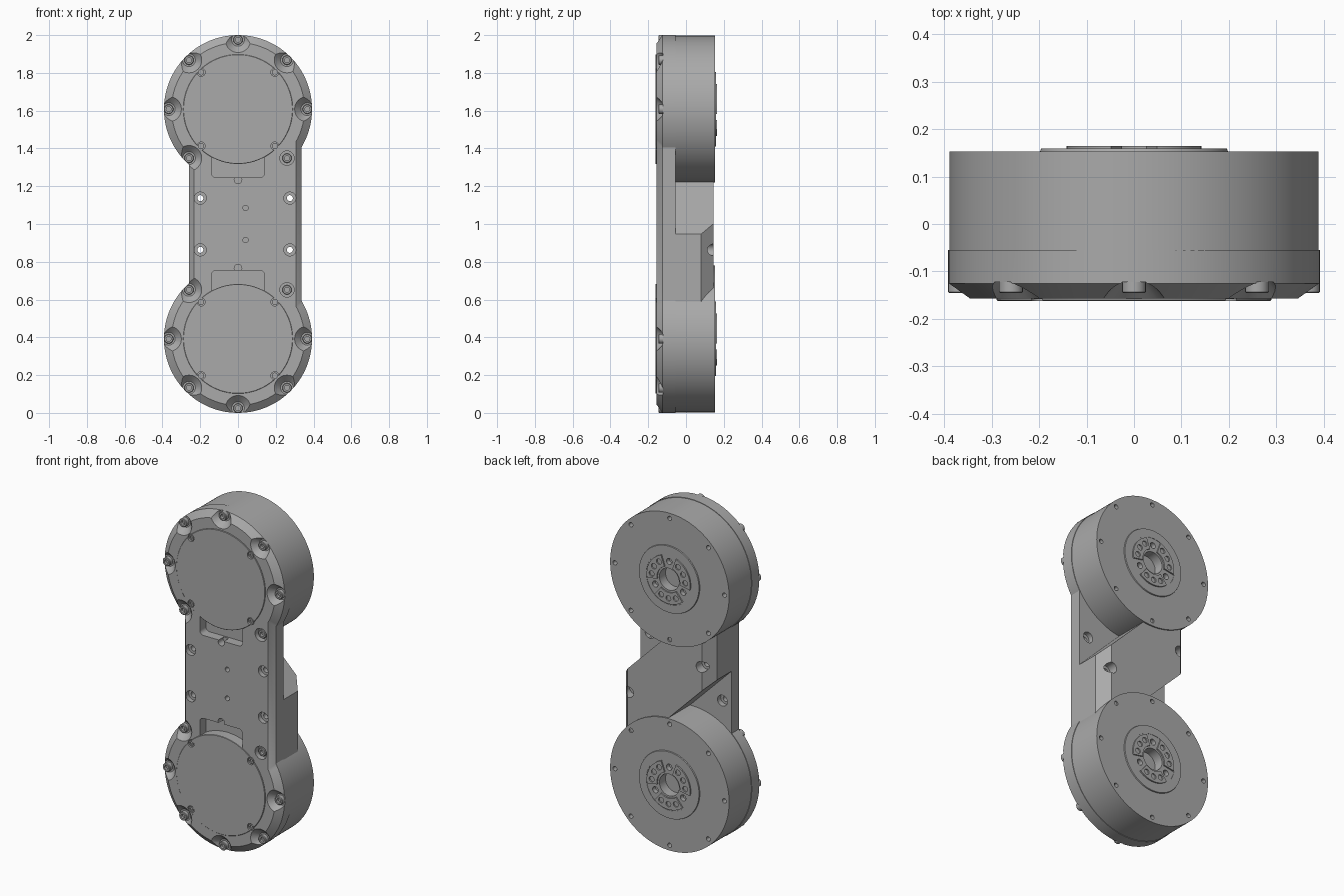
import bpy, bmesh
from math import sin, cos, pi, radians, asin, sqrt
from mathutils import Vector

if "Cube" in bpy.data.objects:
    bpy.data.objects.remove(bpy.data.objects["Cube"])

GREY = (0.4, 0.4, 0.4, 1)
metal = bpy.data.materials.new("grey metal")
metal.use_nodes = True
metal.diffuse_color = GREY
metal.node_tree.nodes["Principled BSDF"].inputs["Base Color"].default_value = GREY

R = 0.392                       # motor radius
TOP, LOW = 2 - R, R             # motor centre heights
XL, XR = -0.26, 0.335           # sides of the link
MID = (XL + XR) / 2


def circle(x, z, r, n=32):
    return [(x + r * cos(2 * pi * i / n), z + r * sin(2 * pi * i / n)) for i in range(n)]


def arc(x, z, r, a0, a1, n):
    return [(x + r * cos(a0 + (a1 - a0) * i / n), z + r * sin(a0 + (a1 - a0) * i / n))
            for i in range(n + 1)]


def rounded_rect(x0, x1, z0, z1, r):
    corners = [(x1 - r, z1 - r), (x0 + r, z1 - r), (x0 + r, z0 + r), (x1 - r, z0 + r)]
    return [p for i, c in enumerate(corners)
            for p in arc(*c, r, i * pi / 2, (i + 1) * pi / 2, 6)]


def finish(name, bm):
    bmesh.ops.recalc_face_normals(bm, faces=bm.faces)
    mesh = bpy.data.meshes.new(name)
    bm.to_mesh(mesh)
    bm.free()
    ob = bpy.data.objects.new(name, mesh)
    bpy.context.collection.objects.link(ob)
    mesh.materials.append(metal)
    return ob


def loft(name, sections):
    """Skin a list of (y, outline) sections and cap both ends."""
    bm = bmesh.new()
    rings = [[bm.verts.new((x, y, z)) for x, z in pts] for y, pts in sections]
    for a, b in zip(rings, rings[1:]):
        for i in range(len(a)):
            j = (i + 1) % len(a)
            bm.faces.new((a[i], a[j], b[j], b[i]))
    bm.faces.new(rings[0])
    bm.faces.new(rings[-1])
    return finish(name, bm)


def lathe(name, x, z, profile, n=32):
    return loft(name, [(y, circle(x, z, r, n)) for r, y in profile])


def hole(x, z, r, y0, y1, r1=None):
    return lathe("cutter", x, z, [(r, y0), (r1 or r, y1)], 24)


def cut(ob, cutters):
    bpy.context.view_layer.objects.active = ob
    for c in cutters:
        mod = ob.modifiers.new("cut", "BOOLEAN")
        mod.operation, mod.solver, mod.object = "DIFFERENCE", "EXACT", c
        bpy.ops.object.modifier_apply(modifier=mod.name)
        bpy.data.objects.remove(c)


def link_outline(inset, side_inset):
    """Two round ends joined by an off-centre bar."""
    r, right, left = R - inset, XR - side_inset, XL + side_inset
    a0, a1 = -sqrt(r * r - right * right), -sqrt(r * r - left * left)
    upper = arc(0, TOP, r, asin(a0 / r), pi - asin(a1 / r), 96)
    return upper + [(x, 2 - z) for x, z in reversed(upper)]


# Front plate with chamfered rim
full = link_outline(0, 0)
plate = loft("front_plate", [(-0.055, full), (-0.125, full), (-0.157, link_outline(0.04, 0.028))])

# Bolt positions shared by both ends
rim_bolts, corner_bolts = [], []
for k in range(-1, 6):
    a = k * pi / 4
    x, dz = 0.367 * cos(a), 0.367 * sin(a)
    for z in (TOP + dz, LOW - dz):
        (corner_bolts if k == -1 else rim_bolts).append((x, z))
link_holes = [(MID + s * 0.237, z) for s in (-1, 1) for z in (0.863, 1.137)]

cutters = [hole(x, z, 0.034, -0.122, -0.17, 0.08) for x, z in rim_bolts]
cutters += [hole(x, z, 0.038, -0.122, -0.2) for x, z in corner_bolts]
for x, z in link_holes:
    cutters += [hole(x, z, 0.016, -0.3, 0.3), hole(x, z, 0.032, -0.2, -0.13)]
    if (x - MID) * (z - 1) > 0:
        cutters.append(hole(x, z, 0.032, -0.085, 0.0))
cutters += [hole(0.04, z, 0.014, -0.2, -0.12) for z in (0.915, 1.085)]
for flip in (False, True):
    z0, z1 = (2 - 1.37, 2 - 1.245) if flip else (1.245, 1.37)
    window = rounded_rect(-0.14, 0.14, z0, z1, 0.025)
    cutters.append(loft("cutter", [(-0.2, window), (-0.1, window)]))
    cutters.append(hole(0, 0.766 if flip else 1.234, 0.02, -0.2, -0.11))
cut(plate, cutters)

# Bolts: ring head with a socket
for i, (x, z) in enumerate(rim_bolts + corner_bolts):
    lathe(f"bolt_{i}", x, z, [(0.025, -0.11), (0.025, -0.143), (0.022, -0.146),
                              (0.013, -0.146), (0.013, -0.13)], 24)

# Diagonal link block: chamfered bar sliced by two slanted planes
bm = bmesh.new()
half = [(XR, -0.06), (XR, 0.08), (XR - 0.055, 0.145)]
section = half + [(2 * MID - x, y) for x, y in reversed(half)]
ends = [[bm.verts.new((x, y, z)) for x, y in section] for z in (0.59, 1.41)]
for i in range(6):
    j = (i + 1) % 6
    bm.faces.new((ends[0][i], ends[0][j], ends[1][j], ends[1][i]))
for e in ends:
    bm.faces.new(e)
for s in (-1, 1):
    n = Vector((s, 0, s))
    res = bmesh.ops.bisect_plane(bm, geom=bm.verts[:] + bm.edges[:] + bm.faces[:],
                                 plane_co=Vector((MID, 0, 1)) + n * 0.122, plane_no=n, clear_outer=True)
    bmesh.ops.holes_fill(bm, edges=[e for e in bm.edges if e.is_boundary], sides=0)
block = finish("link_block", bm)
cutters = []
for x, z in link_holes:
    if (x - MID) * (z - 1) < 0:
        cutters += [hole(x, z, 0.016, -0.3, 0.3), hole(x, z, 0.032, 0.09, 0.3)]
cut(block, cutters)

# Motors
for label, zc in (("upper", TOP), ("lower", LOW)):
    body = lathe(f"{label}_motor", 0, zc,
                 [(0.389, -0.09), (0.389, 0.153), (0.198, 0.153), (0.196, 0.159), (0.148, 0.159),
                  (0.148, 0.157), (0.064, 0.157), (0.064, 0.1)], 128)
    cutters = []
    for k in range(8):
        a = k * pi / 4
        cutters.append(hole(0.358 * cos(a), zc + 0.358 * sin(a), 0.013, 0.12, 0.2))
    for k in range(3):
        a = radians(90 + 120 * k)
        cutters.append(hole(0.105 * cos(a), zc + 0.105 * sin(a), 0.018, 0.13, 0.2))
    cut(body, cutters)

    # Raised pads on the output hub, with screw holes
    for k in range(3):
        a = radians(30 + 120 * k)
        w = radians(40)
        outline = arc(0, zc, 0.142, a - w, a + w, 20) + arc(0, zc, 0.075, a + w, a - w, 20)
        pad = loft(f"{label}_hub_pad_{k}", [(0.15, outline), (0.165, outline)])
        cut(pad, [hole(0.11 * cos(a + d), zc + 0.11 * sin(a + d), 0.016, 0.155, 0.2)
                  for d in (-0.45, 0, 0.45)])

    # Front cover disc with four small screws
    cover = lathe(f"{label}_cover", 0, zc, [(0.29, -0.095), (0.29, -0.16), (0.288, -0.162)], 128)
    spots = [(sx * 0.195, zc + sz * 0.195) for sx in (-1, 1) for sz in (-1, 1)]
    cut(cover, [hole(x, z, 0.021, -0.2, -0.15) for x, z in spots])
    cut(plate, [hole(x, z, 0.021, -0.2, -0.15) for x, z in spots])
    for i, (x, z) in enumerate(spots):
        lathe(f"{label}_cover_screw_{i}", x, z,
              [(0.016, -0.14), (0.016, -0.158), (0.008, -0.158), (0.008, -0.152)], 20)

# Smooth curved walls, keep hard edges
for ob in bpy.context.collection.objects:
    if ob.type == "MESH":
        ob.select_set(True)
        bpy.context.view_layer.objects.active = ob
bpy.ops.object.shade_smooth_by_angle(angle=radians(25))
